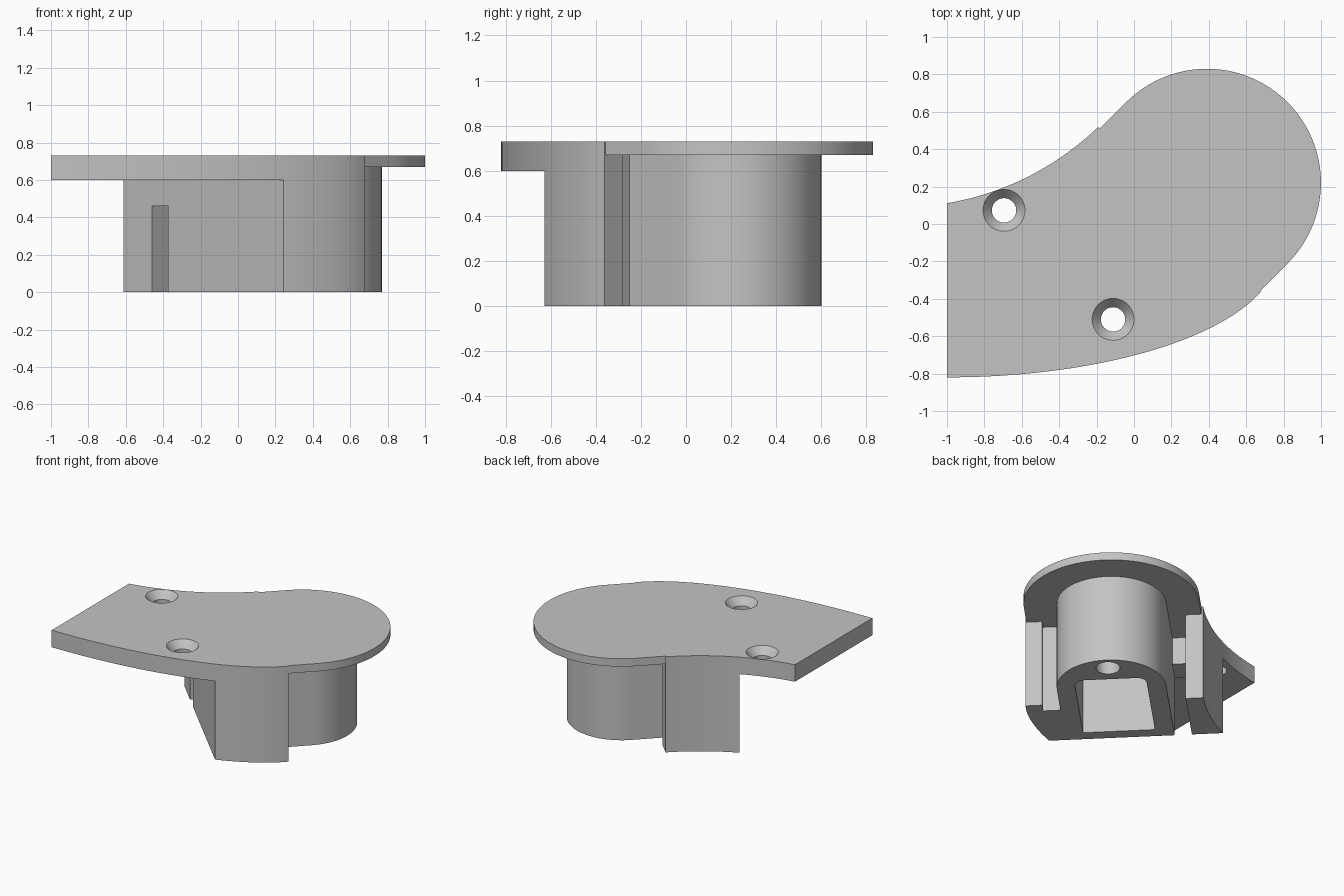
import bpy, bmesh
from math import sin, cos, pi, sqrt, radians
from mathutils import Vector

cube = bpy.data.objects.get("Cube")
if cube:
    bpy.data.objects.remove(cube)

grey = bpy.data.materials.new("plain_grey")
grey.use_nodes = True
COLOR = (0.55, 0.55, 0.55, 1)
grey.diffuse_color = COLOR
grey.node_tree.nodes["Principled BSDF"].inputs["Base Color"].default_value = COLOR

TOP, TAB_UNDER, PLATE_UNDER = 0.73, 0.67, 0.60
AXIS_V = -0.12        # centre line of the diagonal, in (u, v) coordinates
HEAD_U = 0.431        # centre of the round head along the diagonal
BLOCK_END = 0.233     # end of the curved block along the diagonal


def diag(u, v):
    """Diagonal coordinates (u along, v across) to x, y."""
    return ((u - v) / sqrt(2), (u + v) / sqrt(2))


def make(name, bm):
    bmesh.ops.recalc_face_normals(bm, faces=bm.faces)
    mesh = bpy.data.meshes.new(name)
    bm.to_mesh(mesh)
    bm.free()
    mesh.materials.append(grey)
    ob = bpy.data.objects.new(name, mesh)
    bpy.context.collection.objects.link(ob)
    return ob


def prism(name, outline, z0, z1):
    bm = bmesh.new()
    face = bm.faces.new([bm.verts.new((x, y, z0)) for x, y in outline])
    up = bmesh.ops.extrude_face_region(bm, geom=[face])["geom"]
    bmesh.ops.translate(bm, vec=Vector((0, 0, z1 - z0)),
                        verts=[g for g in up if isinstance(g, bmesh.types.BMVert)])
    return make(name, bm)


def box(name, u0, u1, v0, v1, z0, z1):
    return prism(name, [diag(u0, v0), diag(u1, v0), diag(u1, v1), diag(u0, v1)], z0, z1)


def tongue(name, u0, r, z0, z1):
    """Straight sides from u0 ending in a half circle around the head centre."""
    arc = [diag(HEAD_U + r * cos(a), AXIS_V + r * sin(a))
           for a in (-pi / 2 + pi * i / 48 for i in range(49))]
    return prism(name, [diag(u0, AXIS_V - r)] + arc + [diag(u0, AXIS_V + r)], z0, z1)


def cone(name, x, y, r0, r1, z0, z1):
    bm = bmesh.new()
    bmesh.ops.create_cone(bm, cap_ends=True, segments=48, radius1=r0, radius2=r1, depth=z1 - z0)
    bmesh.ops.translate(bm, vec=Vector((x, y, (z0 + z1) / 2)), verts=bm.verts)
    return make(name, bm)


def combine(target, other, operation):
    bpy.ops.object.select_all(action="DESELECT")
    bpy.context.view_layer.objects.active = target
    target.select_set(True)
    mod = target.modifiers.new(operation, "BOOLEAN")
    mod.operation, mod.solver, mod.object = operation, "EXACT", other
    bpy.ops.object.modifier_apply(modifier=mod.name)
    bpy.data.objects.remove(other)


# Curved tail: convex outer edge, concave inner edge, straight ends
N = 40
start, end = -pi / 2, -pi / 2 + 1.2505
outer = [(-1 + 1.77 * cos(a), -0.15 + 0.67 * sin(a))
         for a in (start + (end - start) * i / N for i in range(N + 1))]
inner = [(-1.254 + 1.53 * cos(a), 1.62 + 1.53 * sin(a))
         for a in (radians(-46 - 34.4 * i / N) for i in range(N + 1))]
body = prism("mounting_bracket", outer + inner, 0, TOP)

# Clear the space under the plate, the end recess, the side recess and the slot
cuts = [
    box("under_plate", -2, -0.27, -2, 2, -0.1, PLATE_UNDER),
    box("end_recess", 0.146, 0.6, AXIS_V - 0.5, AXIS_V + 0.5, -0.1, TAB_UNDER),
    box("side_recess", -0.08, 0.3, 0.2, AXIS_V + 0.5, -0.1, TAB_UNDER),
    box("slot", -0.5, 0.1, 0.26, AXIS_V + 0.5, -0.1, 0.46),
]
for cut in cuts:
    combine(body, cut, "DIFFERENCE")

# Round head: thin tab on top and the thick core below
combine(body, tongue("head_tab", BLOCK_END - 0.012, 0.61, TAB_UNDER, TOP), "UNION")
combine(body, tongue("core", -0.2, 0.38, 0, 0.7), "UNION")

# Pocket with two rounded corners in the underside
R, HALF, FAR = 0.07, 0.25, 0.545
corner = [(FAR - R + R * cos(a), HALF - R + R * sin(a))
          for a in (pi / 2 * i / 8 for i in range(9))]
shape = [(-0.18, -HALF)] + [(u, -v) for u, v in reversed(corner)] + corner + [(-0.18, HALF)]
combine(body, prism("pocket", [diag(u, v + AXIS_V) for u, v in shape], -0.1, 0.5), "DIFFERENCE")

# Blind hole under the head
combine(body, cone("blind_hole", *diag(0.7, AXIS_V), 0.083, 0.083, -0.1, 0.45), "DIFFERENCE")

# Countersunk screw holes through the plate
for x, y in ((-0.695, 0.073), (-0.112, -0.51)):
    combine(body, cone("screw_hole", x, y, 0.065, 0.065, 0.5, 0.8), "DIFFERENCE")
    combine(body, cone("countersink", x, y, 0.065, 0.1205, TOP - 0.055, TOP + 0.01), "DIFFERENCE")

bpy.ops.object.select_all(action="DESELECT")
body.select_set(True)
bpy.context.view_layer.objects.active = body
bpy.ops.object.shade_smooth_by_angle(angle=radians(25))
